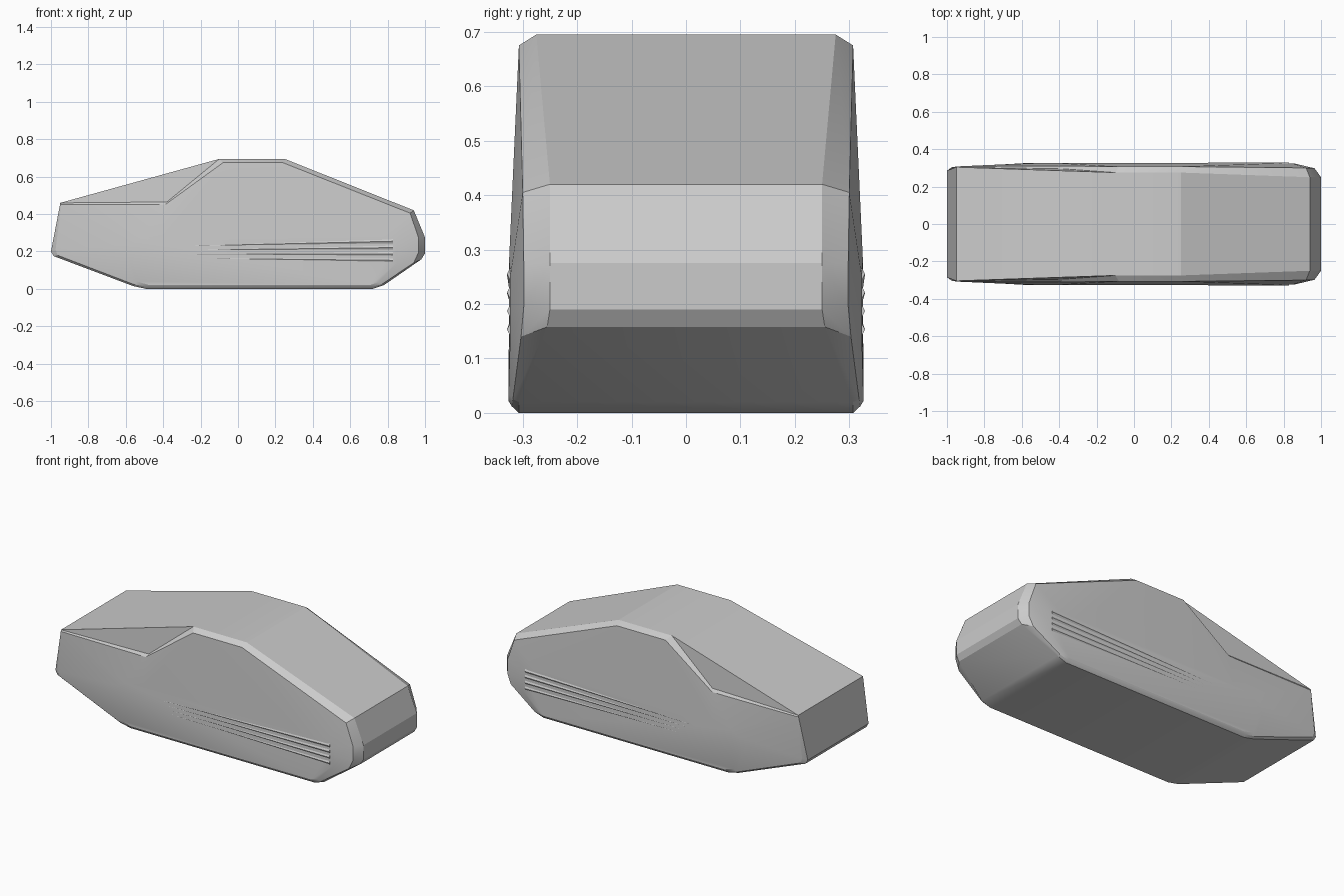
import bpy, bmesh, math

if "Cube" in bpy.data.objects:
    bpy.data.objects.remove(bpy.data.objects["Cube"])

# Matching rings of (x, half width, z): centre strip edge, shoulder, flank
CENTRE = [(-.985, .285, .175), (-1.0, .285, .20), (-.95, .304, .46), (-.38, .295, .465),
          (-.10, .275, .695), (.25, .275, .695), (.94, .25, .42), (1.0, .25, .275),
          (1.0, .25, .19), (.98, .255, .158), (.78, .307, .02), (.72, .307, 0),
          (-.49, .307, 0), (-.56, .307, .015)]
SHOULDER = [(-.965, .30, .18), (-.975, .303, .21), (-.945, .308, .452), (-.39, .31, .45),
            (-.08, .307, .675), (.24, .307, .675), (.92, .30, .405), (.965, .298, .275),
            (.965, .298, .195), (.94, .303, .14), (.77, .318, .025), (.72, .320, .012),
            (-.49, .320, .012), (-.56, .318, .025)]
FLANK = [(-.60, .324, .17), (-.59, .325, .20), (-.56, .325, .24), (-.52, .325, .27),
         (-.40, .325, .275), (.65, .325, .28), (.77, .325, .28), (.85, .323, .25),
         (.86, .323, .20), (.85, .323, .14), (.75, .326, .035), (.71, .326, .022),
         (-.48, .326, .022), (-.54, .326, .04)]
REAR, NOTCH, ROOF = 2, 3, 4


def make_object(name, bm, smooth_angle=None):
    bmesh.ops.recalc_face_normals(bm, faces=bm.faces)
    mesh = bpy.data.meshes.new(name)
    bm.to_mesh(mesh)
    bm.free()
    ob = bpy.data.objects.new(name, mesh)
    bpy.context.collection.objects.link(ob)
    if smooth_angle:
        bpy.ops.object.select_all(action='DESELECT')
        ob.select_set(True)
        bpy.context.view_layer.objects.active = ob
        bpy.ops.object.shade_smooth_by_angle(angle=math.radians(smooth_angle))
    return ob


# Wedge-shaped vehicle body
bm = bmesh.new()
edges = {}
n = len(CENTRE)
for side in (-1, 1):
    rings = [[bm.verts.new((x, side * y, z)) for x, y, z in ring]
             for ring in (CENTRE, SHOULDER, FLANK)]
    for outer, inner in zip(rings, rings[1:]):
        for i in range(n):
            j = (i + 1) % n
            bm.faces.new((outer[i], outer[j], inner[j], inner[i]))
    bm.faces.new(rings[2])
    # Upright triangle beside the sloping rear deck
    bm.faces.new([rings[0][i] for i in (REAR, NOTCH, ROOF)])
    edges[side] = [v for i, v in enumerate(rings[0]) if i != NOTCH]
# Full-width panels over nose, roof, deck, tail and floor
left, right = edges[-1], edges[1]
for i in range(n - 1):
    j = (i + 1) % (n - 1)
    bm.faces.new((left[i], left[j], right[j], right[i]))
make_object("body", bm, 20)

# Shallow side ribs that taper from the front fender towards the rear
bm = bmesh.new()
for side in (-1, 1):
    for k in range(4):
        z0, z1 = .255 - .034 * k, .225 - .02 * k
        front = [bm.verts.new((.83, side * y, z0 + d))
                 for y, d in ((.322, .013), (.329, 0), (.322, -.013))]
        tip = bm.verts.new((-.45, side * .3245, z1))
        for i in range(3):
            bm.faces.new((front[i], front[(i + 1) % 3], tip))
        bm.faces.new(front)
make_object("side_ribs", bm, 20)
